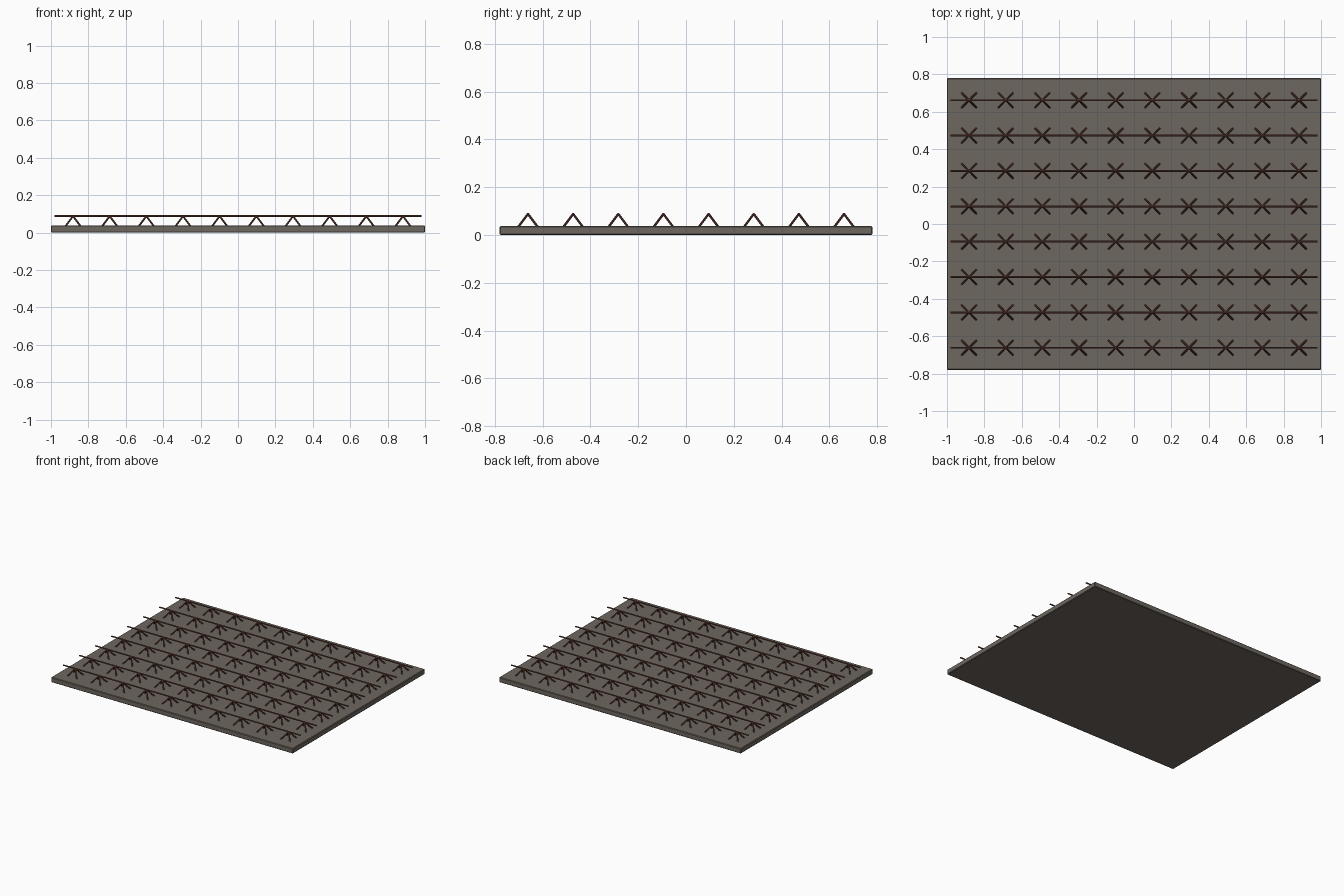
import bpy, bmesh
from mathutils import Vector, Matrix

if "Cube" in bpy.data.objects:
    bpy.data.objects.remove(bpy.data.objects["Cube"])

ROWS, COLS = 8, 10
ROW_GAP, COL_GAP = 0.189, 0.196
SLAB_TOP, ROD_Z = 0.038, 0.088


def material(name, color):
    m = bpy.data.materials.new(name)
    m.diffuse_color = (*color, 1)
    m.use_nodes = True
    m.node_tree.nodes["Principled BSDF"].inputs["Base Color"].default_value = m.diffuse_color
    return m


def bar(bm, a, b, radius, sides=8):
    """Add a closed round bar running from a to b."""
    a, b = Vector(a), Vector(b)
    d = b - a
    mat = Matrix.Translation((a + b) / 2) @ d.to_track_quat('Z', 'Y').to_matrix().to_4x4()
    bmesh.ops.create_cone(bm, cap_ends=True, segments=sides, radius1=radius,
                          radius2=radius, depth=d.length, matrix=mat)


def finish(bm, name, mat, smooth=True):
    me = bpy.data.meshes.new(name)
    bm.to_mesh(me)
    bm.free()
    ob = bpy.data.objects.new(name, me)
    bpy.context.collection.objects.link(ob)
    me.materials.append(mat)
    if smooth:
        bpy.context.view_layer.objects.active = ob
        ob.select_set(True)
        bpy.ops.object.shade_smooth_by_angle()
        ob.select_set(False)
    return ob


concrete = material("concrete", (0.155, 0.135, 0.115))
rust = material("rusty_steel", (0.13, 0.05, 0.035))

# Slab with softly bevelled edges
bm = bmesh.new()
bmesh.ops.create_cube(bm, size=1, matrix=Matrix.Translation((0, 0, SLAB_TOP / 2))
                      @ Matrix.Diagonal((2, 1.56, SLAB_TOP, 1)))
slab = finish(bm, "slab", concrete, smooth=False)
bevel = slab.modifiers.new("edge", 'BEVEL')
bevel.width = 0.004
bevel.segments = 1

for i in range(ROWS):
    y = (i - (ROWS - 1) / 2) * ROW_GAP

    # Long rod of this row
    bm = bmesh.new()
    bar(bm, (-0.98, y, ROD_Z), (0.98, y, ROD_Z), 0.005)
    finish(bm, f"rod_{i + 1}", rust)

    # Four-legged supports under the rod
    bm = bmesh.new()
    for j in range(COLS):
        x = (j - (COLS - 1) / 2) * COL_GAP
        for sx in (-1, 1):
            for sy in (-1, 1):
                bar(bm, (x + sx * 0.039, y + sy * 0.039, SLAB_TOP - 0.002),
                    (x, y, ROD_Z), 0.005)
    finish(bm, f"supports_{i + 1}", rust)
